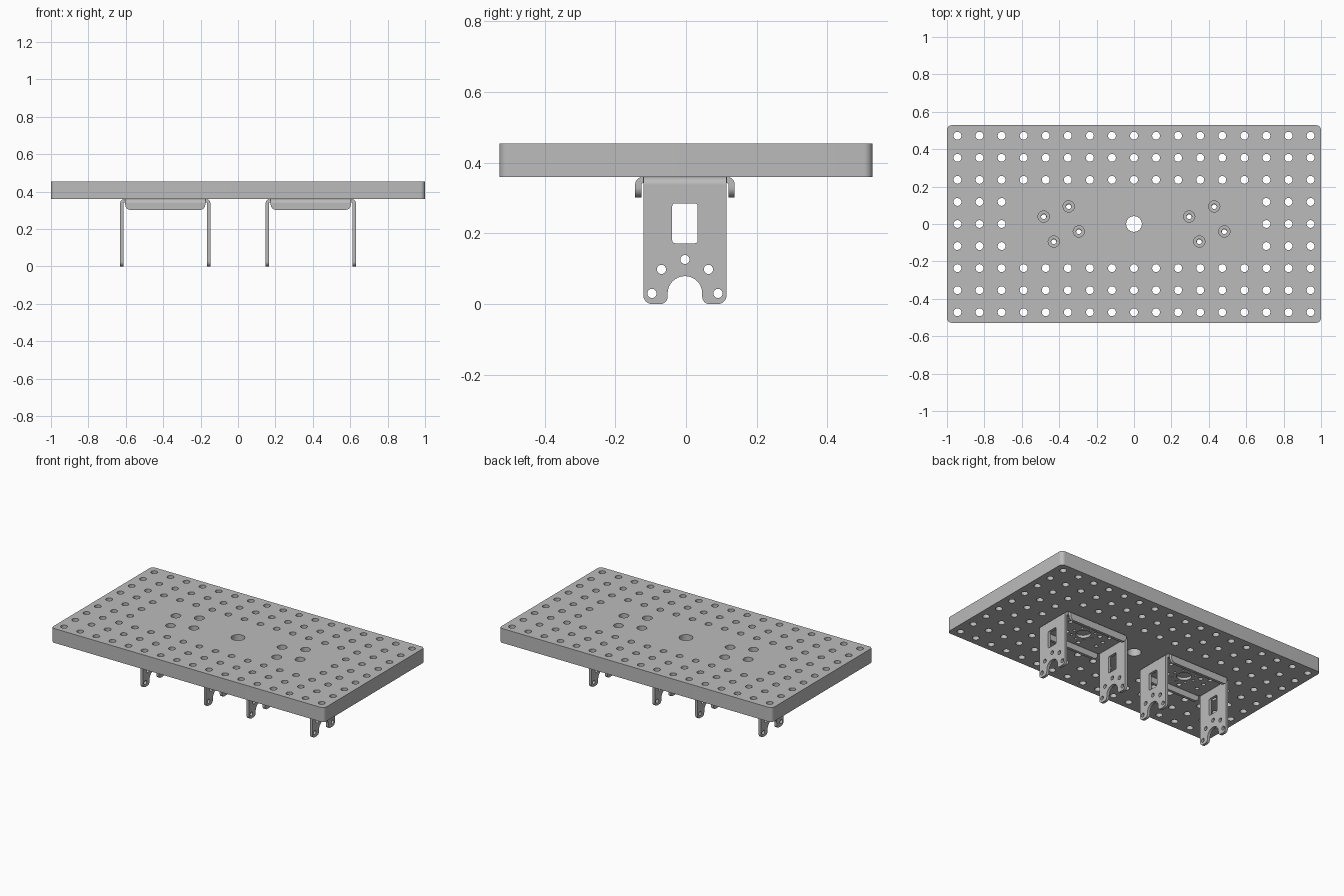
import bpy, bmesh
from math import sin, cos, pi, radians
from mathutils import Matrix, Vector

if "Cube" in bpy.data.objects:
    bpy.data.objects.remove(bpy.data.objects["Cube"])

grey = bpy.data.materials.new("plain grey metal")
grey.use_nodes = True
colour = (0.5, 0.5, 0.5, 1)
grey.diffuse_color = colour
grey.node_tree.nodes["Principled BSDF"].inputs["Base Color"].default_value = colour


def circle(x, y, r, n=24):
    return [(x + r * cos(2 * pi * i / n), y + r * sin(2 * pi * i / n)) for i in range(n)]


def ring_of_holes(n, ring, r, start=0.0):
    return [circle(ring * cos(start + 2 * pi * i / n), ring * sin(start + 2 * pi * i / n), r, 16)
            for i in range(n)]


def rounded(corners, steps=8):
    """Right-angled outline; each corner is (x, y, fillet radius)."""
    out = []
    for i, (x, y, r) in enumerate(corners):
        p = Vector((x, y))
        if r == 0:
            out.append((x, y))
            continue
        a = (Vector(corners[i - 1][:2]) - p).normalized()
        b = (Vector(corners[(i + 1) % len(corners)][:2]) - p).normalized()
        centre = p + (a + b) * r
        for k in range(steps + 1):
            t = pi / 2 * k / steps
            out.append(tuple(centre - (b * cos(t) + a * sin(t)) * r))
    return out


def rectangle(x0, x1, y0, y1, r):
    return rounded([(x0, y0, r), (x1, y0, r), (x1, y1, r), (x0, y1, r)])


def frame(x, y, z, origin):
    """Matrix with the given axes and origin."""
    m = Matrix((x, y, z)).transposed().to_4x4()
    m.translation = origin
    return m


def sheet(loops, thickness, matrix):
    """Mesh of a flat sheet: first loop is the outline, the rest are holes."""
    curve = bpy.data.curves.new("outline", "CURVE")
    curve.dimensions = "2D"
    curve.fill_mode = "BOTH"
    curve.extrude = thickness / 2
    for loop in loops:
        spline = curve.splines.new("POLY")
        spline.points.add(len(loop) - 1)
        for point, (x, y) in zip(spline.points, loop):
            point.co = (x, y, 0, 1)
        spline.use_cyclic_u = True
    temp = bpy.data.objects.new("outline", curve)
    mesh = bpy.data.meshes.new_from_object(temp)
    bpy.data.objects.remove(temp)
    bpy.data.curves.remove(curve)
    mesh.transform(matrix)
    return mesh


def build(name, meshes):
    """Join sheets into one smooth-shaded object."""
    bm = bmesh.new()
    for mesh in meshes:
        bm.from_mesh(mesh)
        bpy.data.meshes.remove(mesh)
    bmesh.ops.remove_doubles(bm, verts=bm.verts, dist=1e-5)
    bmesh.ops.recalc_face_normals(bm, faces=bm.faces)
    result = bpy.data.meshes.new(name)
    bm.to_mesh(result)
    bm.free()
    result.materials.clear()
    result.materials.append(grey)
    for poly in result.polygons:
        poly.material_index = 0
    ob = bpy.data.objects.new(name, result)
    bpy.context.collection.objects.link(ob)
    bpy.ops.object.select_all(action="DESELECT")
    ob.select_set(True)
    bpy.context.view_layer.objects.active = ob
    bpy.ops.object.shade_smooth_by_angle(angle=radians(30))
    return ob


# Main dimensions
BASE, TOP = 0.36, 0.455
PITCH = 0.118
BRACKET_X = 0.389
SCREW_RING, SCREW_ANGLE = 0.102, radians(-23)
THICK, BEND = 0.018, 0.022
X, Y, Z = Vector((1, 0, 0)), Vector((0, 1, 0)), Vector((0, 0, 1))

# Perforated plate with a hole grid, centre hole and counterbored screw holes
screws = [(side * BRACKET_X + SCREW_RING * cos(SCREW_ANGLE + k * pi / 2),
           SCREW_RING * sin(SCREW_ANGLE + k * pi / 2))
          for side in (-1, 1) for k in range(4)]
loops = [rectangle(-1, 1, -0.528, 0.528, 0.025), circle(0, 0, 0.042, 32)]
for i in range(-8, 9):
    for j in range(-4, 5):
        if abs(j) > 1 or abs(i) > 5:
            loops.append(circle(i * PITCH, j * PITCH, 0.021))
loops += [circle(x, y, 0.03) for x, y in screws]
build("perforated_plate", [sheet(loops, TOP - BASE, Matrix.Translation((0, 0, (BASE + TOP) / 2)))])

# Counterbore floors inside the screw holes
floor = 0.045
build("counterbore_floors", [
    sheet([circle(x, y, 0.03), circle(x, y, 0.014)], floor,
          Matrix.Translation((0, 0, BASE + floor / 2))) for x, y in screws])

# Wall outlines: leg with forked foot, and short stiffening flange
LEG_OUT, LEG_W = 0.241, 0.118
LIP_OUT, LIP_W = 0.141, 0.214
wall_top = BASE - BEND
leg = [rounded([(-LEG_W, wall_top, 0), (-LEG_W, 0, 0.025), (-0.049, 0, 0.02), (-0.049, 0.079, 0.049),
                (0.049, 0.079, 0.049), (0.049, 0, 0.02), (LEG_W, 0, 0.025), (LEG_W, wall_top, 0)]),
       rectangle(-0.036, 0.036, 0.172, 0.285, 0.008), circle(0, 0.126, 0.013)]
for s in (-1, 1):
    leg += [circle(s * 0.0665, 0.098, 0.013), circle(s * 0.0935, 0.03, 0.013)]
lip = [rounded([(-LIP_W, wall_top, 0), (-LIP_W, 0.302, 0.028),
                (LIP_W, 0.302, 0.028), (LIP_W, wall_top, 0)])]


def wall(loops, out, half_width, angle, place):
    """Vertical wall plus the rounded bend joining it to the bracket top."""
    turn = place @ Matrix.Rotation(angle, 4, "Z")
    arc = [pi / 2 * k / 8 for k in range(9)]
    inner = BEND - THICK
    bend = [(BEND * cos(t), BEND * sin(t)) for t in arc]
    bend += [(inner * cos(t), inner * sin(t)) for t in reversed(arc)]
    return [sheet(loops, THICK, turn @ frame(Y, Z, X, (out - THICK / 2, 0, 0))),
            sheet([bend], 2 * half_width, turn @ frame(X, Z, -Y, (out - BEND, 0, wall_top)))]


# Two bent sheet brackets under the plate
for side, label in ((-1, "right"), (1, "left")):
    place = Matrix.Translation((side * BRACKET_X, -0.003, 0))
    ax, ay = LEG_OUT - BEND, LIP_OUT - BEND
    web = [rectangle(-ax, ax, -ay, ay, 0), circle(0, 0, 0.045, 32)]
    web += ring_of_holes(4, SCREW_RING, 0.014, SCREW_ANGLE)
    web += ring_of_holes(8, 0.07, 0.008)
    web += [circle(s * 0.15, q * 0.06, 0.012, 16) for s in (-1, 1) for q in (-1, 0, 1)]
    parts = [sheet(web, THICK, place @ Matrix.Translation((0, 0, BASE - THICK / 2)))]
    for angle in (0, pi):
        parts += wall(leg, LEG_OUT, LEG_W, angle, place)
        parts += wall(lip, LIP_OUT, LIP_W, angle + pi / 2, place)
    build(label + "_bracket", parts)
